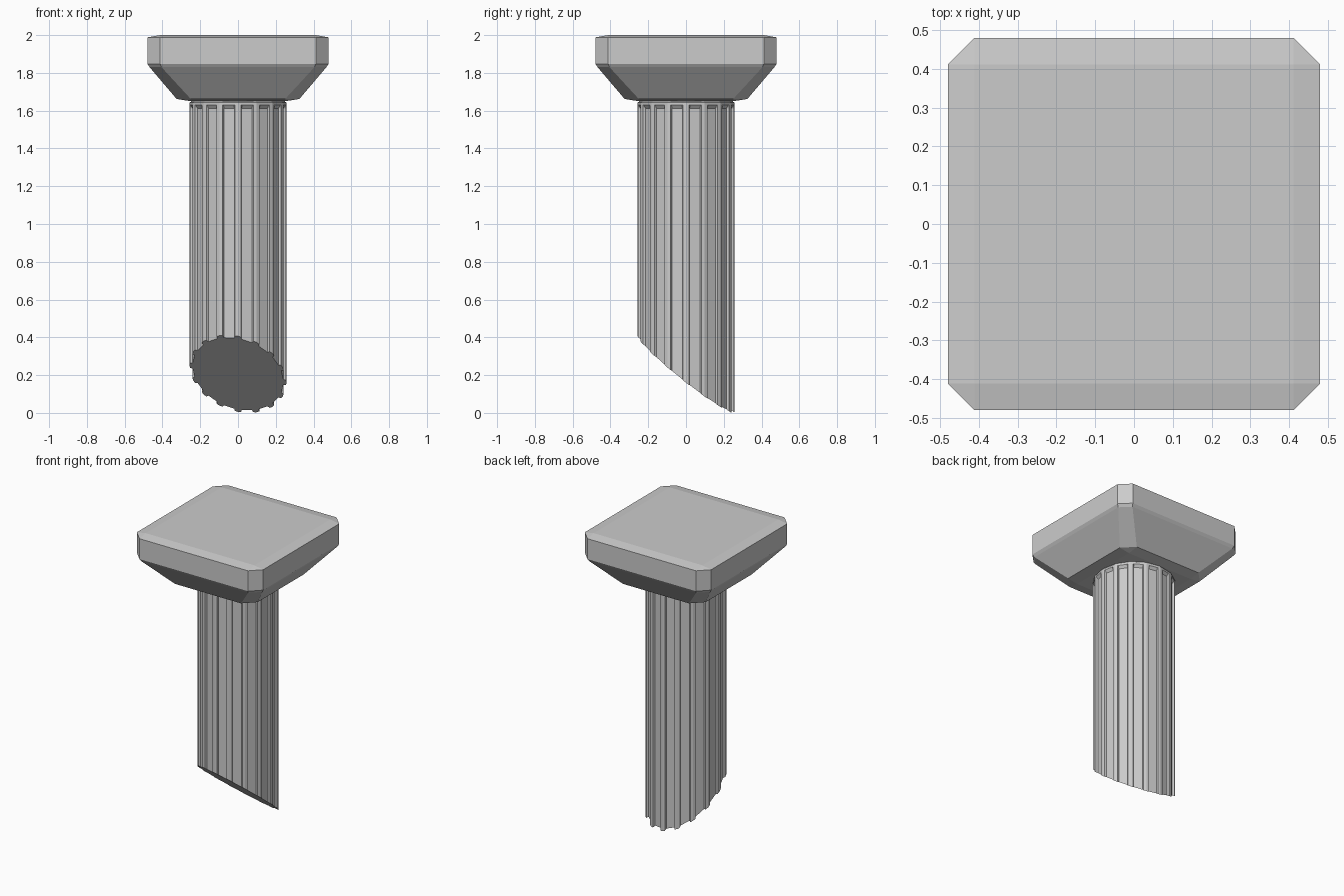
import bpy, bmesh, math
from mathutils import Vector

if "Cube" in bpy.data.objects:
    bpy.data.objects.remove(bpy.data.objects["Cube"])


def loft(name, rings, cut=None):
    """Bridge equal-length rings of points, cap both ends, optionally slice."""
    bm = bmesh.new()
    loops = [[bm.verts.new(p) for p in ring] for ring in rings]
    n = len(loops[0])
    for a, b in zip(loops, loops[1:]):
        for i in range(n):
            j = (i + 1) % n
            bm.faces.new((a[i], a[j], b[j], b[i]))
    bm.faces.new(loops[0][::-1])
    bm.faces.new(loops[-1])
    bmesh.ops.remove_doubles(bm, verts=bm.verts, dist=0.0005)
    if cut:
        point, normal = cut
        res = bmesh.ops.bisect_plane(bm, geom=bm.verts[:] + bm.edges[:] + bm.faces[:],
                                     plane_co=point, plane_no=normal, clear_inner=True)
        edges = [e for e in res["geom_cut"] if isinstance(e, bmesh.types.BMEdge)]
        bmesh.ops.contextual_create(bm, geom=edges)
    bmesh.ops.recalc_face_normals(bm, faces=bm.faces)
    mesh = bpy.data.meshes.new(name)
    bm.to_mesh(mesh)
    bm.free()
    obj = bpy.data.objects.new(name, mesh)
    bpy.context.collection.objects.link(obj)
    return obj


def fluted_ring(radius, depth, z, sides=16):
    """Polygon whose sides are each sunk by depth between narrow ridges."""
    pts = []
    for k in range(sides):
        a0, a1 = (2 * math.pi * (k + s) / sides for s in (0, 1))
        p = Vector((math.cos(a0), math.sin(a0), 0)) * radius
        q = Vector((math.cos(a1), math.sin(a1), 0)) * radius
        inward = -(p + q).normalized()
        for t, sunk in ((0, 0), (0.17, 0), (0.22, 1), (0.78, 1), (0.83, 0)):
            pts.append(p.lerp(q, t) + inward * depth * sunk + Vector((0, 0, z)))
    return pts


def chamfered_square(half, inner, z):
    h, i = half, inner
    return [(h, -i, z), (h, i, z), (i, h, z), (-i, h, z),
            (-h, i, z), (-h, -i, z), (-i, -h, z), (i, -h, z)]


# Fluted shaft, broken off along a slanted plane
shaft = [(0.257, 0.013, -0.1), (0.257, 0.013, 1.612), (0.257, 0, 1.63),
         (0.257, 0, 1.643), (0.25, 0, 1.647), (0.25, 0, 1.66)]
loft("column_shaft", [fluted_ring(*s) for s in shaft],
     cut=((0, 0, 0.206), Vector((0.18, 0.78, 1)).normalized()))

# Square capital with chamfered corners, tapering down to the shaft
capital = [(0.25, 0.25, 1.65), (0.325, 0.25, 1.662), (0.468, 0.405, 1.83),
           (0.48, 0.412, 1.848), (0.48, 0.412, 1.988), (0.412, 0.412, 2.0)]
loft("column_capital", [chamfered_square(*c) for c in capital])
